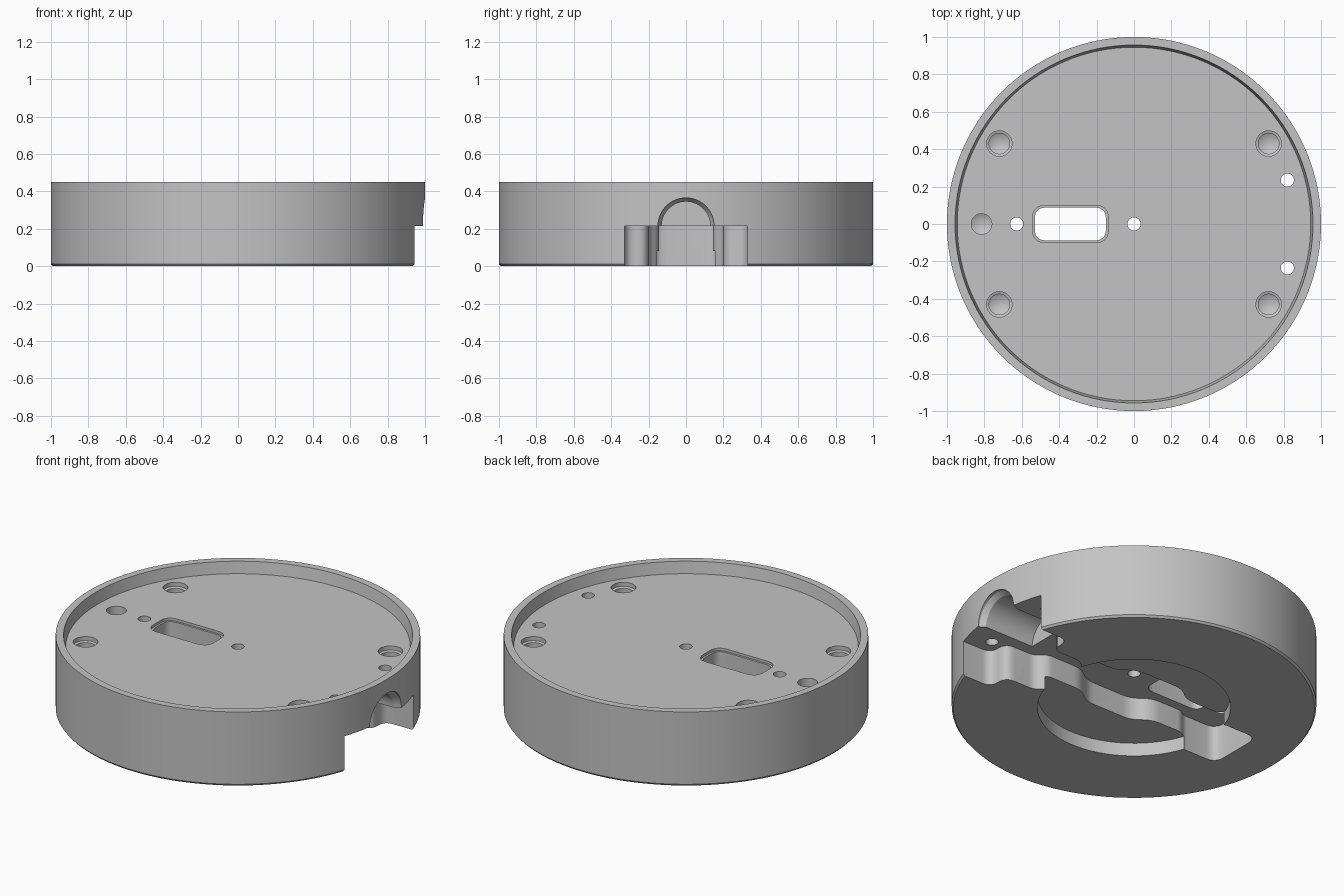
import bpy, bmesh, math
from mathutils import Matrix, Vector

cube = bpy.data.objects.get("Cube")
if cube:
    bpy.data.objects.remove(cube, do_unlink=True)

grey = bpy.data.materials.new("light_grey")
grey.use_nodes = True
grey.diffuse_color = (0.55, 0.55, 0.55, 1)
grey.node_tree.nodes["Principled BSDF"].inputs["Base Color"].default_value = (0.55, 0.55, 0.55, 1)


def finish(name, bm):
    bmesh.ops.recalc_face_normals(bm, faces=bm.faces)
    mesh = bpy.data.meshes.new(name)
    bm.to_mesh(mesh)
    bm.free()
    mesh.materials.append(grey)
    obj = bpy.data.objects.new(name, mesh)
    bpy.context.collection.objects.link(obj)
    return obj


def lathe(name, profile, steps=48, matrix=Matrix()):
    """Solid of revolution from (radius, height) points that start and end on the axis."""
    bm = bmesh.new()
    vs = [bm.verts.new((r, 0, z)) for r, z in profile]
    es = [bm.edges.new(pair) for pair in zip(vs, vs[1:])]
    bmesh.ops.spin(bm, geom=vs + es, cent=(0, 0, 0), axis=(0, 0, 1),
                   angle=math.tau, steps=steps, use_merge=True)
    bmesh.ops.remove_doubles(bm, verts=bm.verts, dist=1e-5)
    bm.transform(matrix)
    return finish(name, bm)


def rounded(points, radius, steps=6):
    """Replace every corner of a closed outline with a short curve."""
    pts = [Vector(p) for p in points]
    out = []
    for i, p in enumerate(pts):
        a, b = pts[i - 1] - p, pts[(i + 1) % len(pts)] - p
        d = min(radius, a.length * 0.48, b.length * 0.48)
        a, b = p + a.normalized() * d, p + b.normalized() * d
        for k in range(steps + 1):
            t = k / steps
            out.append(a * (1 - t) ** 2 + p * 2 * t * (1 - t) + b * t * t)
    return out


def prism(name, outline, z0, z1):
    bm = bmesh.new()
    face = bm.faces.new([bm.verts.new((p.x, p.y, z0)) for p in outline])
    top = bmesh.ops.extrude_face_region(bm, geom=[face])["geom"]
    bmesh.ops.translate(bm, vec=(0, 0, z1 - z0),
                        verts=[g for g in top if isinstance(g, bmesh.types.BMVert)])
    return finish(name, bm)


def box_outline(x0, x1, h):
    return [(x0, -h), (x1, -h), (x1, h), (x0, h)]


TOP, FLOOR, CEILING, POCKET = 0.45, 0.38, 0.215, 0.08

# Round housing with a raised rim, tapered recess and chamfered bottom edge
housing = lathe("housing", [(0, 0), (0.99, 0), (1, 0.012), (1, TOP), (0.957, TOP),
                            (0.945, FLOOR), (0, FLOOR)], 128)
cutters = []

# Shallow round pocket underneath
cutters.append(lathe("pocket", [(0, -0.1), (0.53, -0.1), (0.53, POCKET), (0, POCKET)], 96))

# Cable channel, symmetric about the x axis
half = [(1.1, 0.33), (0.75, 0.33), (0.75, 0.2), (0.55, 0.2), (0.5, 0.145), (0.25, 0.145),
        (0.16, 0.22), (-0.16, 0.22), (-0.25, 0.145), (-0.46, 0.145), (-0.5, 0.175), (-0.73, 0.175)]
channel = half + [(x, -y) for x, y in reversed(half)]
cutters.append(prism("channel", rounded(channel, 0.07), -0.1, CEILING))

# Half-round cable entry with a flared mouth
along_x = Matrix.Translation((0, 0, CEILING)) @ Matrix.Rotation(math.pi / 2, 4, "Y")
cutters.append(lathe("cable_entry", [(0, 0.62), (0.13, 0.62), (0.13, 0.95), (0.15, 0.98),
                                     (0.15, 1.1), (0, 1.1)], 64, along_x))

# Plug window with a shallow step around it
cutters.append(prism("window", rounded(box_outline(-0.53, -0.15, 0.088), 0.06), 0.1, 0.5))
cutters.append(prism("window_step", rounded(box_outline(-0.542, -0.138, 0.1), 0.07), FLOOR - 0.015, 0.5))

# Blind screw holes with conical bottoms and countersunk mouths
for sx in (-1, 1):
    for sy in (-1, 1):
        cutters.append(lathe("screw_hole", [(0, 0.17), (0.055, 0.2), (0.055, 0.35), (0.068, 0.355),
                                            (0.068, 0.5), (0, 0.5)], 32,
                             Matrix.Translation((0.72 * sx, 0.43 * sy, 0))))
cutters.append(lathe("locating_hole", [(0, 0.2), (0.055, 0.23), (0.055, 0.5), (0, 0.5)], 32,
                     Matrix.Translation((-0.815, 0, 0))))

# Small through holes
for x, y in [(0, 0), (-0.627, 0), (0.82, 0.235), (0.82, -0.235)]:
    cutters.append(lathe("through_hole", [(0, 0.1), (0.035, 0.1), (0.035, 0.5), (0, 0.5)], 32,
                         Matrix.Translation((x, y, 0))))

# Cut everything out of the housing, then drop the cutters
bpy.context.view_layer.objects.active = housing
for cutter in cutters:
    mod = housing.modifiers.new("cut", "BOOLEAN")
    mod.operation, mod.solver, mod.object = "DIFFERENCE", "EXACT", cutter
    bpy.ops.object.modifier_apply(modifier=mod.name)
    bpy.data.objects.remove(cutter, do_unlink=True)

bpy.ops.object.select_all(action="DESELECT")
housing.select_set(True)
bpy.ops.object.shade_smooth_by_angle(angle=math.radians(25))
